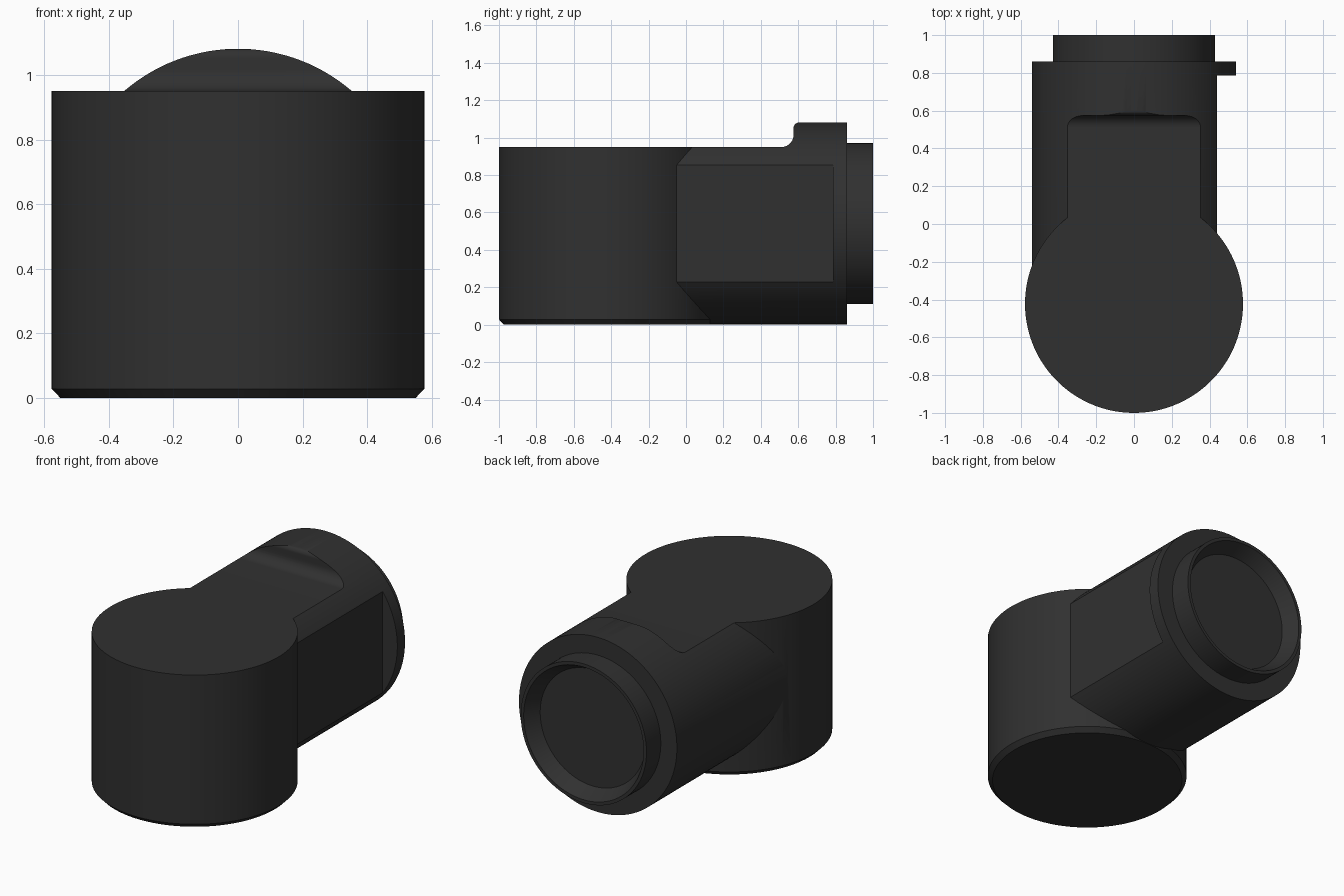
import bpy, bmesh, math
from mathutils import Matrix, Vector

if "Cube" in bpy.data.objects:
    bpy.data.objects.remove(bpy.data.objects["Cube"])

SEG = 128
dark = bpy.data.materials.new("dark_plastic")
dark.diffuse_color = (0.03, 0.03, 0.03, 1)
dark.use_nodes = True
dark.node_tree.nodes["Principled BSDF"].inputs["Base Color"].default_value = dark.diffuse_color


def finish(name, bm):
    bmesh.ops.recalc_face_normals(bm, faces=bm.faces)
    me = bpy.data.meshes.new(name)
    bm.to_mesh(me)
    bm.free()
    ob = bpy.data.objects.new(name, me)
    me.materials.append(dark)
    bpy.context.collection.objects.link(ob)
    return ob


def lathe(name, profile, matrix):
    """Closed solid turned about local z from (radius, height) points."""
    bm = bmesh.new()
    rings = []
    for r, h in profile:
        angles = [2 * math.pi * (i + 0.5) / SEG for i in range(SEG)]
        rings.append([bm.verts.new((r * math.cos(a), r * math.sin(a), h)) for a in angles])
    for a, b in zip(rings, rings[1:]):
        for i in range(SEG):
            j = (i + 1) % SEG
            bm.faces.new((a[i], a[j], b[j], b[i]))
    bm.faces.new(rings[0])
    bm.faces.new(rings[-1])
    bm.transform(matrix)
    return finish(name, bm)


def extrude_x(name, outline, x0, x1):
    """Solid prism from a (y, z) outline."""
    bm = bmesh.new()
    face = bm.faces.new([bm.verts.new((x0, y, z)) for y, z in outline])
    new = bmesh.ops.extrude_face_region(bm, geom=[face])["geom"]
    verts = [v for v in new if isinstance(v, bmesh.types.BMVert)]
    bmesh.ops.translate(bm, vec=Vector((x1 - x0, 0, 0)), verts=verts)
    return finish(name, bm)


def boolean(ob, tool, operation):
    tool.hide_render = True
    mod = ob.modifiers.new(operation.lower(), 'BOOLEAN')
    mod.object, mod.operation, mod.solver = tool, operation, 'EXACT'
    bpy.context.view_layer.objects.active = ob
    bpy.ops.object.modifier_apply(modifier=mod.name)
    bpy.data.objects.remove(tool)


def arc(cy, cz, r, a0, a1, n=10):
    return [(cy + r * math.cos(math.radians(a0 + (a1 - a0) * i / n)),
             cz + r * math.sin(math.radians(a0 + (a1 - a0) * i / n))) for i in range(n + 1)]


# Upright drum with chamfered foot (top is trimmed below)
body = lathe("elbow_body", [(0.55, 0), (0.577, 0.028), (0.577, 1.2)],
             Matrix.Translation((0, -0.423, 0)))

# Horizontal barrel with stepped neck and dished end
barrel = lathe("barrel",
               [(0.54, -0.42), (0.54, 0.86), (0.43, 0.86), (0.43, 1.0),
                (0.41, 1.0), (0.36, 0.91)],
               Matrix.Translation((0, 0, 0.541)) @ Matrix.Rotation(-math.pi / 2, 4, 'X'))

# Flat on the right side, leaving a thin flange at the back
flat = extrude_x("side_cutter", [(-1.2, -0.2), (0.785, -0.2), (0.785, 1.3), (-1.2, 1.3)], 0.44, 0.8)
boolean(barrel, flat, 'DIFFERENCE')
boolean(body, barrel, 'UNION')

# Level top with a filleted step up to the full barrel
step = [(-1.3, 0.95)] + arc(0.51, 1.015, 0.065, -90, 0) + arc(0.605, 1.051, 0.03, 180, 90)
top = extrude_x("top_cutter", step + [(0.605, 1.4), (-1.3, 1.4)], -0.9, 0.9)
boolean(body, top, 'DIFFERENCE')

# Smooth shading with crisp edges
bpy.ops.object.select_all(action='DESELECT')
body.select_set(True)
bpy.context.view_layer.objects.active = body
bpy.ops.object.shade_smooth_by_angle(angle=math.radians(25))
